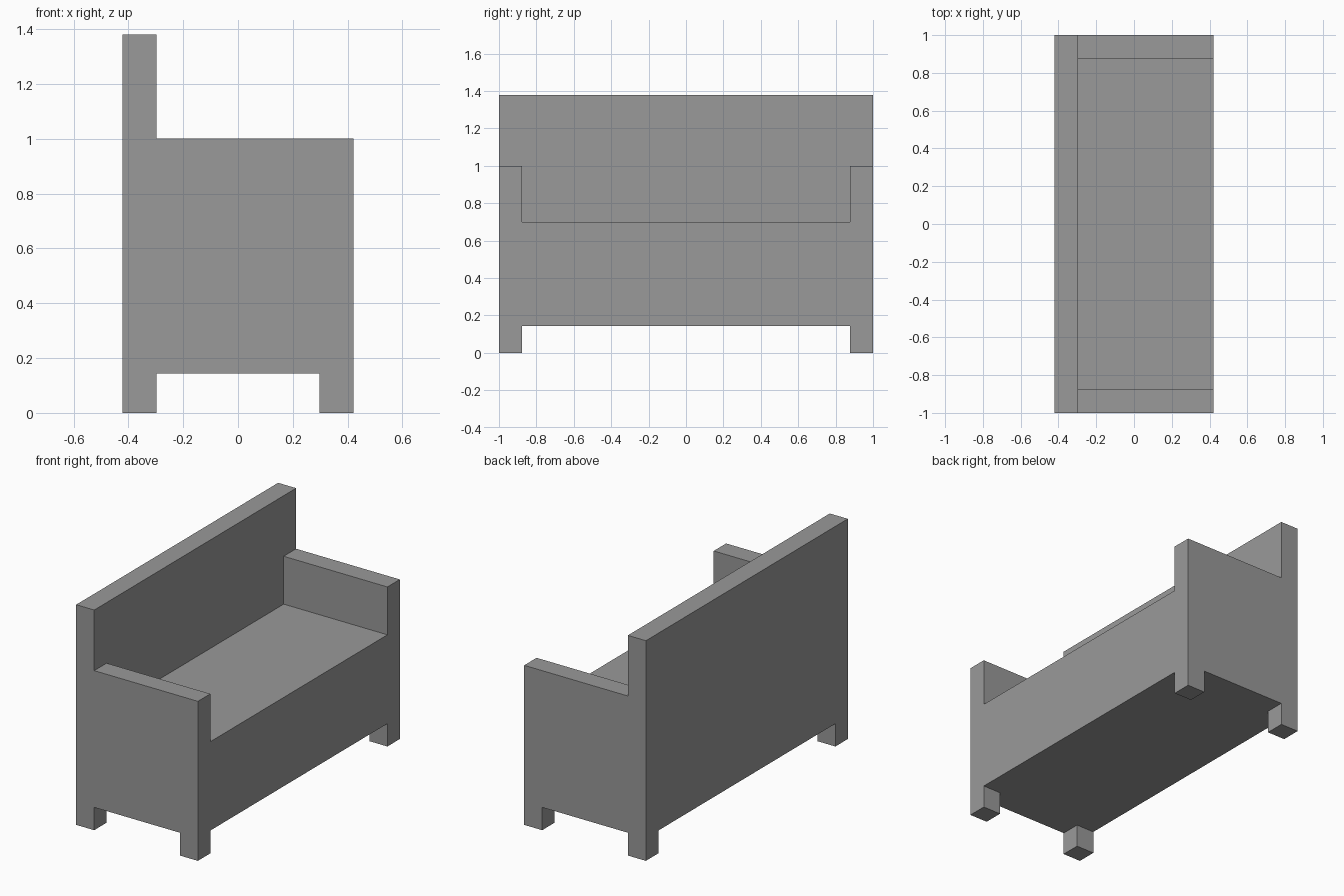
import bpy
import bmesh
from mathutils import Vector

cube = bpy.data.objects.get("Cube")
if cube:
    bpy.data.objects.remove(cube, do_unlink=True)

# Main dimensions
HALF_DEPTH, HALF_LENGTH = 0.422, 1.0
INNER_X, INNER_Y = 0.297, 0.877
LEG_TOP, SEAT_TOP, ARM_TOP, BACK_TOP = 0.143, 0.70, 1.0, 1.38

grey = bpy.data.materials.new("plain_grey")
grey.use_nodes = True
grey.diffuse_color = (0.32, 0.32, 0.32, 1)
grey.node_tree.nodes["Principled BSDF"].inputs["Base Color"].default_value = (0.32, 0.32, 0.32, 1)


def extrude_profile(name, profile, y0, y1):
    """Extrude an (x, z) outline along y into a solid object."""
    bm = bmesh.new()
    face = bm.faces.new([bm.verts.new((x, y0, z)) for x, z in profile])
    solid = bmesh.ops.extrude_face_region(bm, geom=[face])
    verts = [v for v in solid["geom"] if isinstance(v, bmesh.types.BMVert)]
    bmesh.ops.translate(bm, verts=verts, vec=Vector((0, y1 - y0, 0)))
    bmesh.ops.recalc_face_normals(bm, faces=bm.faces)
    mesh = bpy.data.meshes.new(name)
    bm.to_mesh(mesh)
    bm.free()
    mesh.materials.append(grey)
    obj = bpy.data.objects.new(name, mesh)
    bpy.context.collection.objects.link(obj)
    return obj


def cut(target, name, x0, x1, z0, z1):
    """Cut a box between the two end panels out of the target."""
    box = [(x0, z0), (x1, z0), (x1, z1), (x0, z1)]
    cutter = extrude_profile(name, box, -INNER_Y, INNER_Y)
    cutter.hide_render = True
    mod = target.modifiers.new(name, "BOOLEAN")
    mod.operation = "DIFFERENCE"
    mod.solver = "EXACT"
    mod.object = cutter
    bpy.context.view_layer.objects.active = target
    bpy.ops.object.modifier_apply(modifier=name)
    bpy.data.objects.remove(cutter, do_unlink=True)


# Side outline: legs, arm and tall back
outline = [
    (-HALF_DEPTH, 0), (-INNER_X, 0), (-INNER_X, LEG_TOP), (INNER_X, LEG_TOP),
    (INNER_X, 0), (HALF_DEPTH, 0), (HALF_DEPTH, ARM_TOP), (-INNER_X, ARM_TOP),
    (-INNER_X, BACK_TOP), (-HALF_DEPTH, BACK_TOP),
]
bench = extrude_profile("bench_frame", outline, -HALF_LENGTH, HALF_LENGTH)

# Seat recess between the arms, and the gap between the end legs
cut(bench, "seat_recess", -INNER_X, 1, SEAT_TOP, BACK_TOP + 1)
cut(bench, "leg_gap", -1, 1, -1, LEG_TOP)
